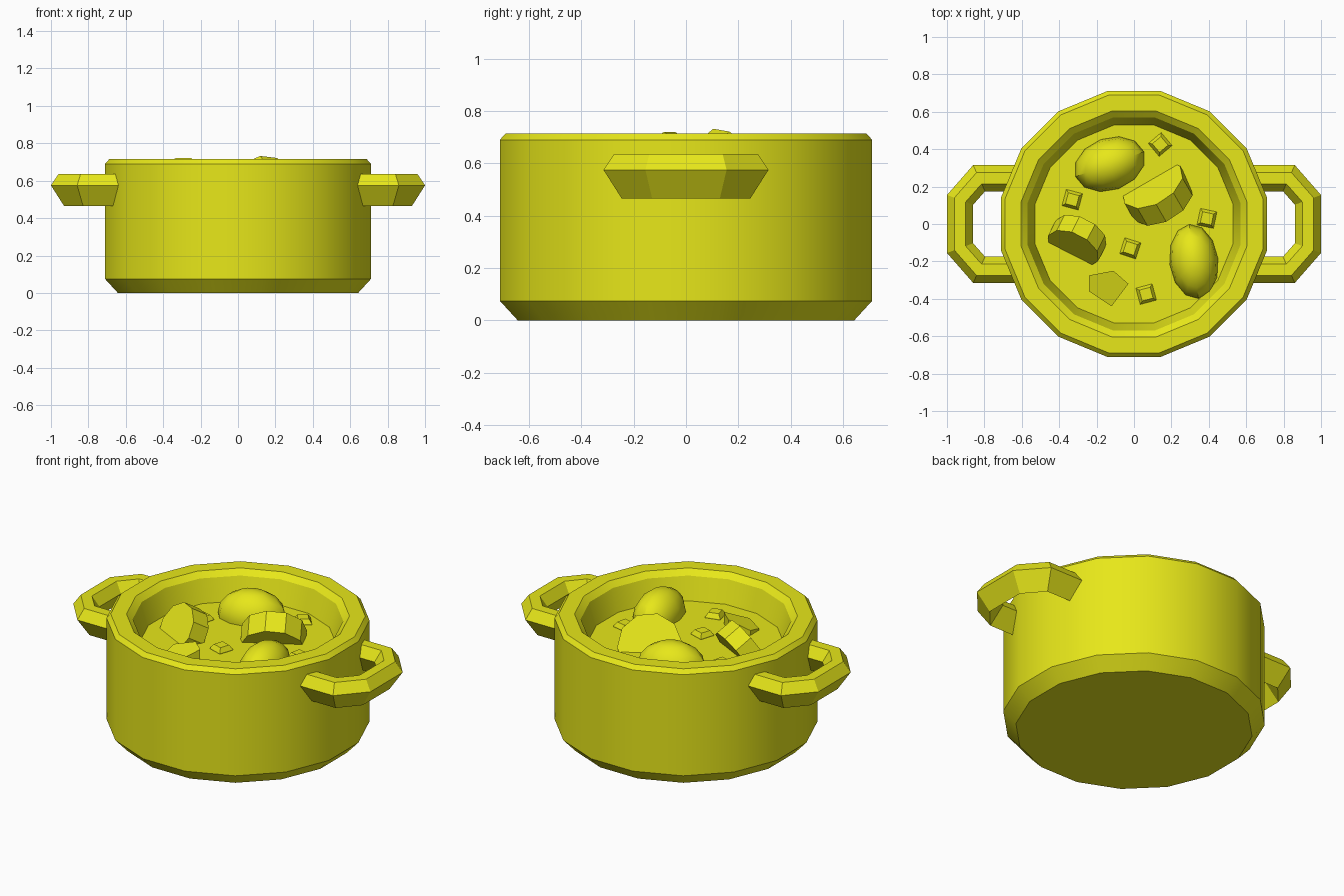
import bpy, bmesh, math
from mathutils import Vector, Matrix

if "Cube" in bpy.data.objects:
    bpy.data.objects.remove(bpy.data.objects["Cube"])

yellow = bpy.data.materials.new("yellow")
yellow.diffuse_color = (0.8, 0.8, 0.01, 1)
yellow.use_nodes = True
yellow.node_tree.nodes["Principled BSDF"].inputs["Base Color"].default_value = yellow.diffuse_color


def finish(name, bm, smooth=True):
    bmesh.ops.recalc_face_normals(bm, faces=bm.faces)
    mesh = bpy.data.meshes.new(name)
    bm.to_mesh(mesh)
    bm.free()
    mesh.materials.append(yellow)
    ob = bpy.data.objects.new(name, mesh)
    bpy.context.collection.objects.link(ob)
    if smooth:
        bpy.ops.object.select_all(action='DESELECT')
        ob.select_set(True)
        bpy.context.view_layer.objects.active = ob
        bpy.ops.object.shade_smooth_by_angle(angle=math.radians(30))
    return ob


def loft(name, rings, smooth=True):
    """Closed rings of points joined by quads, capped at both ends."""
    bm = bmesh.new()
    loops = [[bm.verts.new(p) for p in r] for r in rings]
    n = len(loops[0])
    for a, b in zip(loops, loops[1:]):
        for i in range(n):
            j = (i + 1) % n
            bm.faces.new((a[i], a[j], b[j], b[i]))
    bm.faces.new(loops[0])
    bm.faces.new(loops[-1])
    return finish(name, bm, smooth)


def ring(r, z, n=16):
    return [(r * math.cos((i + .5) * math.tau / n), r * math.sin((i + .5) * math.tau / n), z)
            for i in range(n)]


# Pot: bevelled outer wall, flat rim, tapered inside down to the soup surface
profile = [(.655, 0), (.725, .075), (.725, .69), (.702, .715),
           (.615, .715), (.58, .685), (.54, .55)]
loft("pot_with_soup", [ring(r, z) for r, z in profile])

# Handles: five-sided section swept round a chamfered U
section = [(0, .575), (.04, .635), (.10, .635), (.14, .575), (.07, .465)]
for side, name in ((1, "handle_right"), (-1, "handle_left")):
    rings = []
    for ex, ey, tx, ty, s in ((.63, .315, 0, 1, 1), (.86, .315, .455, 1, 1),
                              (1, .155, 1, .37, 1), (1, .155, 1, .37, -1),
                              (.86, .315, .455, 1, -1), (.63, .315, 0, 1, -1)):
        rings.append([(side * (ex - d * tx), s * (ey - d * ty), z) for d, z in section])
    loft(name, rings, False)


# Round slices leaning in the soup: the top edge sits at a given point
def slice_piece(name, top, azimuth, elevation, r, thick, roll):
    a, e = math.radians(azimuth), math.radians(elevation)
    axis = Vector((math.cos(a) * math.cos(e), math.sin(a) * math.cos(e), math.sin(e)))
    down = Vector((math.cos(a) * math.sin(e), math.sin(a) * math.sin(e), -math.cos(e)))
    across = axis.cross(down)
    centre = Vector(top) + down * r
    n = 10
    rings = []
    for depth in (0, thick):
        rings.append([centre - axis * depth
                      + down * r * math.cos((i + .5) * math.tau / n + roll)
                      + across * r * math.sin((i + .5) * math.tau / n + roll) for i in range(n)])
    loft(name, rings)


slice_piece("slice_large", (.15, .12, .735), 120, 35, .18, .13, .12)
slice_piece("slice_small", (-.29, -.06, .727), 243, 32, .15, .11, 0)


# Rounded chunks half sunk in the soup
def chunk(name, centre, size, angle):
    bm = bmesh.new()
    bmesh.ops.create_uvsphere(bm, u_segments=12, v_segments=8, radius=1)
    m = (Matrix.Translation(centre) @ Matrix.Rotation(math.radians(angle), 4, 'Z')
         @ Matrix.Diagonal((*size, 1)))
    bmesh.ops.transform(bm, matrix=m, verts=bm.verts)
    finish(name, bm)


chunk("chunk_back", (-.13, .32, .56), (.195, .14, .15), 20)
chunk("chunk_front", (.32, -.20, .56), (.20, .13, .145), 97)

# Angular chunk with a sloping top
corners = [(-.24, -.275, .58), (-.11, -.25, .62), (-.03, -.32, .62),
           (-.12, -.44, .56), (-.24, -.36, .56)]
loft("chunk_angular", [[(x, y, .52) for x, y, z in corners], corners], False)

# Small diced bits floating on top
for k, (x, y, turn) in enumerate([(.14, .425, 40), (-.33, .13, -15), (.39, .03, -12),
                                  (-.02, -.13, -18), (.065, -.375, 15)]):
    t = math.radians(turn)
    rings = []
    for half, z in ((.045, .54), (.045, .555), (.03, .58)):
        rings.append([(x + half * (u * math.cos(t) - v * math.sin(t)),
                       y + half * (u * math.sin(t) + v * math.cos(t)), z)
                      for u, v in ((-1, -1), (1, -1), (1, 1), (-1, 1))])
    loft(f"diced_bit_{k + 1}", rings, False)
